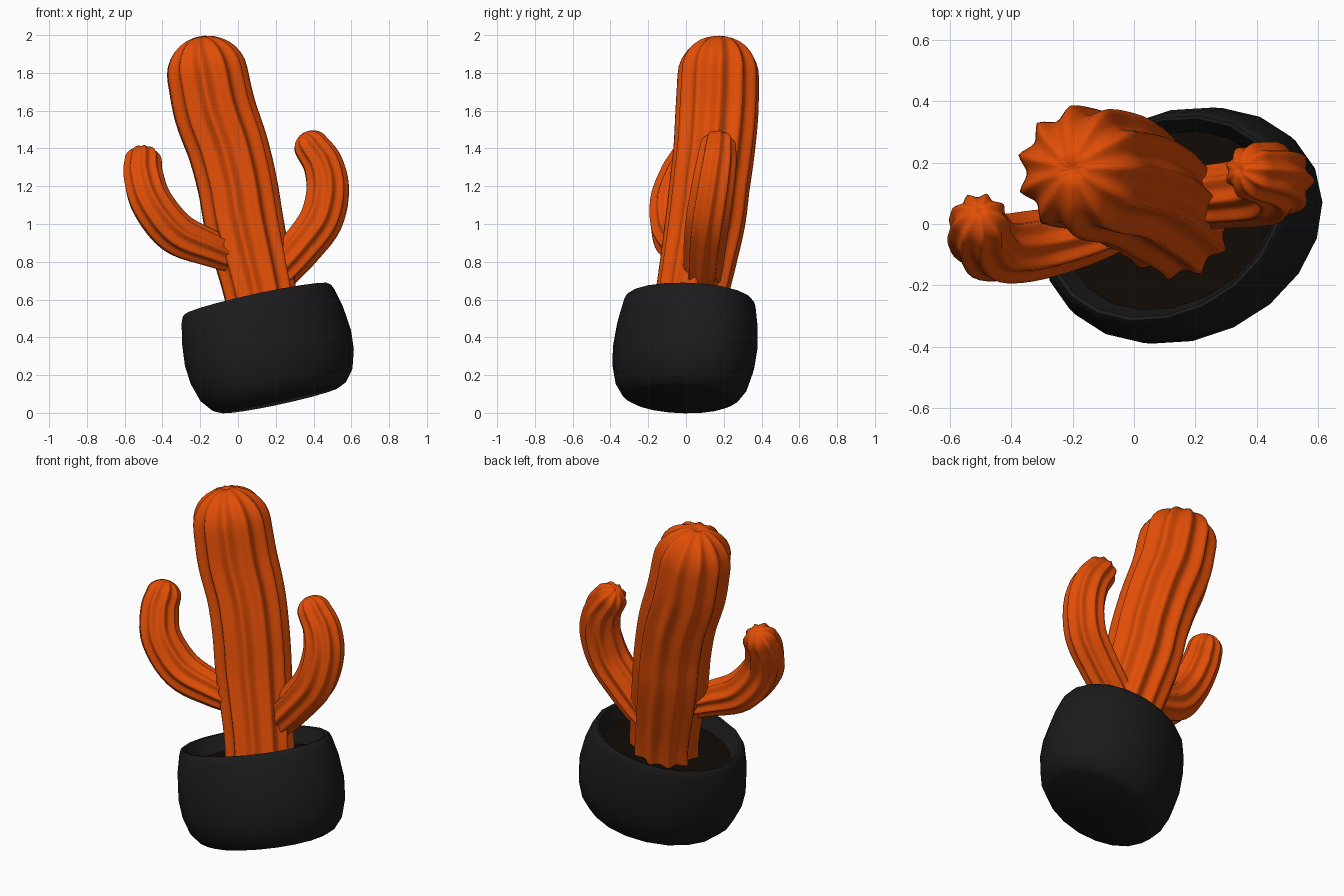
import bpy, bmesh
from math import sin, cos, pi, radians
from mathutils import Vector, Matrix

if "Cube" in bpy.data.objects:
    bpy.data.objects.remove(bpy.data.objects["Cube"])


def material(name, rgb):
    m = bpy.data.materials.new(name)
    m.diffuse_color = (*rgb, 1)
    m.use_nodes = True
    m.node_tree.nodes["Principled BSDF"].inputs["Base Color"].default_value = m.diffuse_color
    return m


ORANGE = material("orange_skin", (0.75, 0.075, 0.002))
BLACK = material("black_glaze", (0.012, 0.011, 0.012))
EARTH = material("dark_earth", (0.005, 0.003, 0.001))


def skin_rings(name, rings, mat, angle=80, matrix=None):
    """Bridge equal-length rings of points and close both ends."""
    bm = bmesh.new()
    loops = [[bm.verts.new(p) for p in ring] for ring in rings]
    n = len(loops[0])
    for a, b in zip(loops, loops[1:]):
        for i in range(n):
            j = (i + 1) % n
            bm.faces.new((a[i], a[j], b[j], b[i]))
    bm.faces.new(loops[0][::-1])
    bm.faces.new(loops[-1])
    bmesh.ops.recalc_face_normals(bm, faces=bm.faces)
    me = bpy.data.meshes.new(name)
    bm.to_mesh(me)
    bm.free()
    me.materials.append(mat)
    ob = bpy.data.objects.new(name, me)
    bpy.context.collection.objects.link(ob)
    if matrix:
        ob.matrix_world = matrix
    bpy.ops.object.select_all(action='DESELECT')
    ob.select_set(True)
    bpy.context.view_layer.objects.active = ob
    bpy.ops.object.shade_smooth_by_angle(angle=radians(angle))
    return ob


def spline(points, steps):
    """Catmull-Rom through (x, y, z, radius) points."""
    p = [Vector(q) for q in points]
    p = [2 * p[0] - p[1]] + p + [2 * p[-1] - p[-2]]
    out = []
    for a, b, c, d in zip(p, p[1:], p[2:], p[3:]):
        for k in range(steps):
            t = k / steps
            out.append(0.5 * (2 * b + (c - a) * t + (2 * a - 5 * b + 4 * c - d) * t * t
                              + (3 * b - a - 3 * c + d) * t ** 3))
    return out + [p[-2]]


def ribbed_stem(name, points, ribs, depth, cap, steps=5, per_rib=8):
    """Sweep a softly ridged star section along a path, with a dimpled round tip."""
    path = spline(points, steps)
    centres = [q.to_3d() for q in path]
    radii = [q.w for q in path]
    tangents = []
    for i in range(len(centres)):
        lo, hi = max(i - 1, 0), min(i + 1, len(centres) - 1)
        tangents.append((centres[hi] - centres[lo]).normalized())
    # rounded tip, then a small dimple
    end, t, r = centres[-1], tangents[-1], radii[-1]
    for k in range(1, 8):
        a = radians(k * 11.7)
        centres.append(end + t * cap * sin(a))
        radii.append(r * cos(a))
        tangents.append(t)
    centres.append(end + t * cap * 0.92)
    radii.append(r * 0.06)
    tangents.append(t)
    # rotation-minimising frames
    x = Vector((1, 0, 0))
    n = ribs * per_rib
    rings = []
    for c, t, r in zip(centres, tangents, radii):
        x = (x - t * x.dot(t)).normalized()
        y = t.cross(x)
        ring = []
        for i in range(n):
            a = 2 * pi * i / n
            s = r * (1 - depth * abs(sin(ribs * a / 2)) ** 1.3)
            ring.append(c + x * s * cos(a) + y * s * sin(a))
        rings.append(ring)
    return skin_rings(name, rings, ORANGE)


# Cactus trunk and its two arms
ribbed_stem("trunk", [(0.145, 0.0, 0.45, 0.195), (0.112, 0.035, 0.65, 0.195),
                      (0.03, 0.10, 1.0, 0.213), (-0.005, 0.125, 1.2, 0.215),
                      (-0.055, 0.15, 1.4, 0.218), (-0.125, 0.165, 1.6, 0.222),
                      (-0.165, 0.172, 1.79, 0.218)], 11, 0.16, 0.207)
ribbed_stem("left_arm", [(0.02, 0.03, 0.80, 0.075), (-0.15, -0.03, 0.87, 0.10),
                         (-0.33, -0.07, 0.952, 0.116), (-0.457, -0.08, 1.11, 0.114),
                         (-0.502, -0.035, 1.25, 0.108), (-0.503, 0.005, 1.33, 0.10)],
            9, 0.18, 0.085)
ribbed_stem("right_arm", [(0.15, 0.08, 0.68, 0.09), (0.23, 0.09, 0.76, 0.105),
                          (0.34, 0.10, 0.885, 0.113), (0.437, 0.115, 1.02, 0.118),
                          (0.472, 0.14, 1.18, 0.116), (0.448, 0.16, 1.315, 0.108),
                          (0.388, 0.17, 1.408, 0.096)], 9, 0.18, 0.085)

# Tilted frame shared by the pot and soil
up = Vector((-0.225, 0.09, 0.97)).normalized()
side = Vector((1, 0, 0))
side = (side - up * side.dot(up)).normalized()
back = up.cross(side)
tilt = Matrix((side, back, up)).transposed().to_4x4()
tilt.translation = (0.222, -0.03, 0.07)


def oval(r, h, n=20):
    """Oval ring whose long axis is turned about 24 degrees."""
    turn = Matrix.Rotation(radians(24), 3, 'Z')
    return [turn @ Vector((1.08 * r * cos(2 * pi * i / n),
                           0.845 * r * sin(2 * pi * i / n), h)) for i in range(n)]


# Round-bellied oval pot with a hollow top
profile = [(0.31, 0.0), (0.348, 0.018), (0.395, 0.08), (0.424, 0.18), (0.432, 0.28),
           (0.42, 0.41), (0.398, 0.51), (0.387, 0.538), (0.377, 0.548),
           (0.364, 0.545), (0.352, 0.52), (0.315, 0.42)]
skin_rings("pot", [oval(r, h) for r, h in profile], BLACK, 50, tilt)

# Soil disc
skin_rings("soil", [oval(0.335, 0.43), oval(0.335, 0.455)], EARTH, 30, tilt)
